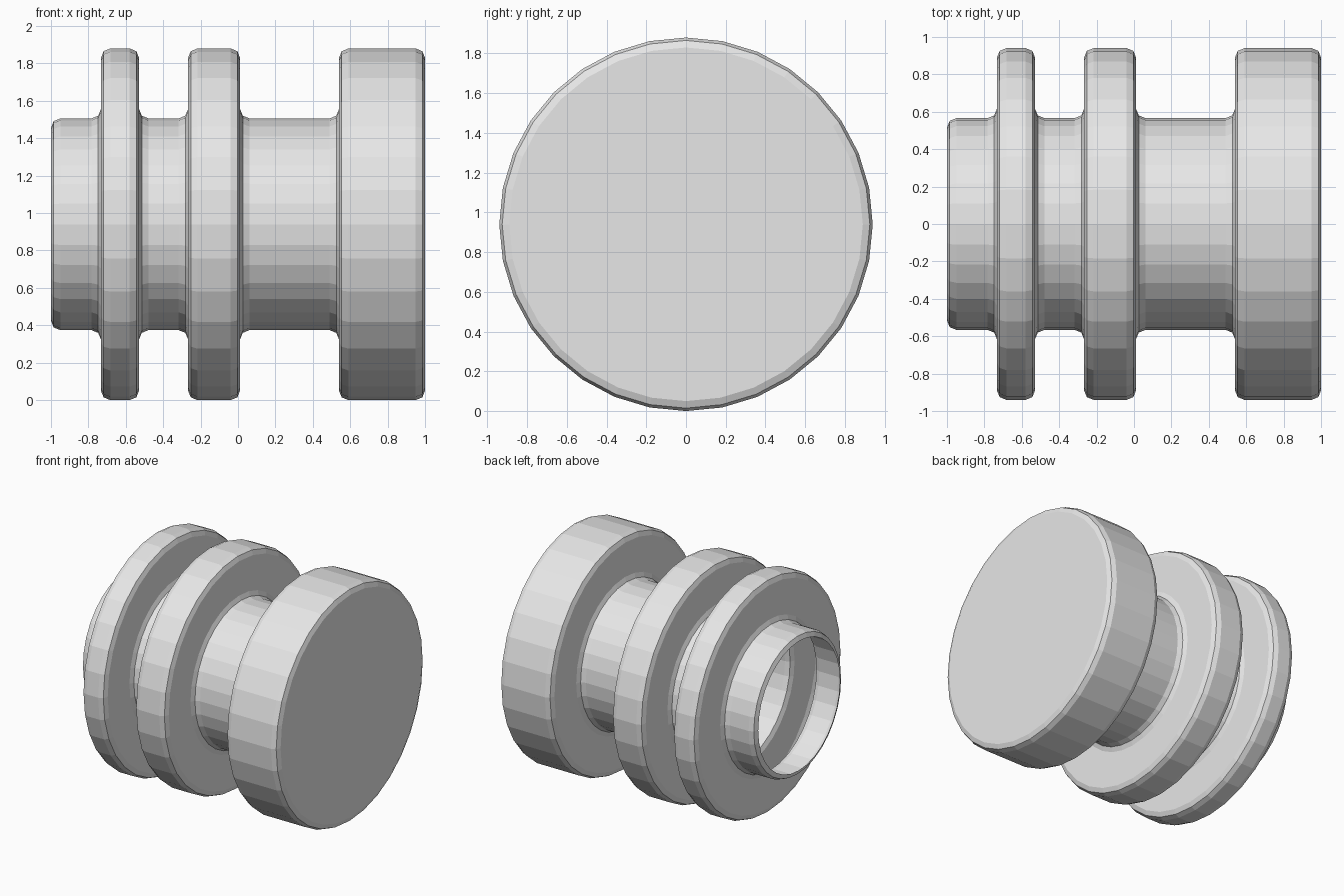
import bpy, bmesh, math
from mathutils import Vector

if "Cube" in bpy.data.objects:
    bpy.data.objects.remove(bpy.data.objects["Cube"])

SIDES = 32
R_BIG, R_NECK, BEVEL = 0.94, 0.566, 0.05

mat = bpy.data.materials.new("plain grey")
mat.diffuse_color = (0.8, 0.8, 0.8, 1)
mat.use_nodes = True
mat.node_tree.nodes["Principled BSDF"].inputs["Base Color"].default_value = mat.diffuse_color

# sharp stepped profile (x, radius): neck with two ribs and a wide end disc
corners = [(-1, R_NECK)]
for x0, x1 in ((-0.733, -0.529), (-0.267, 0.011), (0.54, 1)):
    corners += [(x0, R_NECK), (x0, R_BIG), (x1, R_BIG)]
    if x1 < 1:
        corners.append((x1, R_NECK))
pts = [Vector(p) for p in [(-1, 0)] + corners + [(1, 0)]]

# round every corner with two segments
profile = []
for a, c, b in zip(pts, pts[1:], pts[2:]):
    d1, d2 = (a - c).normalized(), (b - c).normalized()
    profile += [c + d1 * BEVEL,
                c + (d1 + d2) * BEVEL * (1 - math.sqrt(0.5)),
                c + d2 * BEVEL]

# spin the profile around the x axis: open at the left, capped at the right
bm = bmesh.new()
rings = []
for x, r in profile:
    rings.append([bm.verts.new((x, r * math.sin(2 * math.pi * i / SIDES),
                                R_BIG + r * math.cos(2 * math.pi * i / SIDES)))
                  for i in range(SIDES)])
for p, q in zip(rings, rings[1:]):
    for i in range(SIDES):
        j = (i + 1) % SIDES
        bm.faces.new((p[i], q[i], q[j], p[j]))
bm.faces.new(rings[-1])
bmesh.ops.recalc_face_normals(bm, faces=bm.faces[:])
# make sure the end cap looks outward
bm.normal_update()
cap = max(bm.faces, key=lambda f: f.calc_center_median().x)
if cap.normal.x < 0:
    bmesh.ops.reverse_faces(bm, faces=bm.faces[:])

mesh = bpy.data.meshes.new("ribbed_spool")
bm.to_mesh(mesh)
bm.free()
mesh.materials.append(mat)
bpy.context.collection.objects.link(bpy.data.objects.new("ribbed_spool", mesh))
